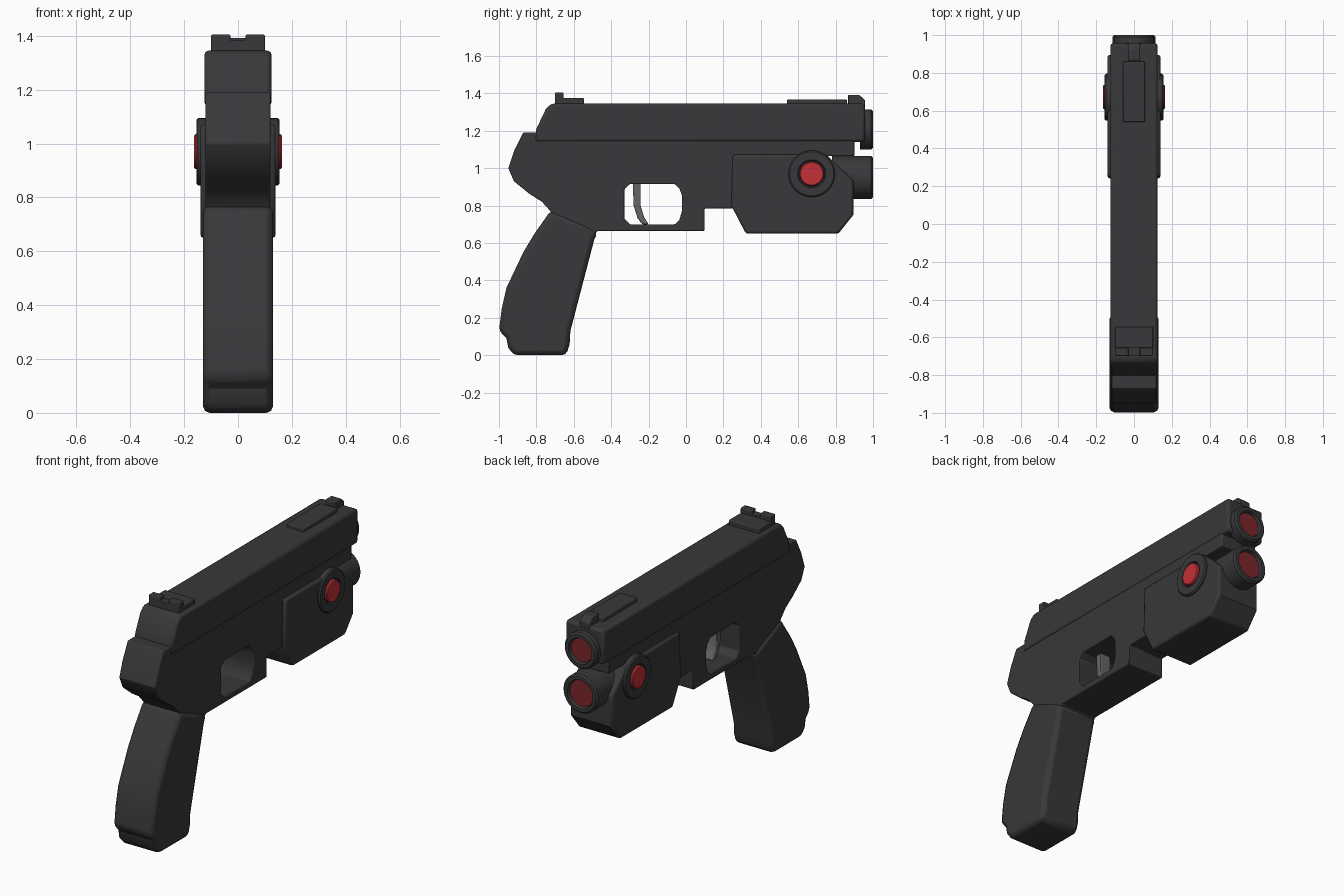
import bpy, bmesh, math
from mathutils import Vector

if "Cube" in bpy.data.objects:
    bpy.data.objects.remove(bpy.data.objects["Cube"])


def material(name, rgb):
    m = bpy.data.materials.new(name)
    m.diffuse_color = (*rgb, 1)
    m.use_nodes = True
    m.node_tree.nodes["Principled BSDF"].inputs["Base Color"].default_value = m.diffuse_color
    return m


DARK = material("charcoal", (0.04, 0.04, 0.043))
RED = material("red", (0.55, 0.03, 0.04))
LENS = material("dark_red", (0.2, 0.02, 0.025))
GREY = material("trigger_grey", (0.13, 0.13, 0.13))


def finish(name, bm, mat, bevel=0, segments=2):
    bmesh.ops.recalc_face_normals(bm, faces=bm.faces)
    me = bpy.data.meshes.new(name)
    bm.to_mesh(me)
    bm.free()
    ob = bpy.data.objects.new(name, me)
    bpy.context.collection.objects.link(ob)
    me.materials.append(mat)
    bpy.ops.object.select_all(action='DESELECT')
    bpy.context.view_layer.objects.active = ob
    ob.select_set(True)
    bpy.ops.object.shade_smooth_by_angle(angle=math.radians(30))
    if bevel:
        add_bevel(ob, bevel, segments)
    return ob


def add_bevel(ob, width, segments=2):
    b = ob.modifiers.new("bevel", 'BEVEL')
    b.width, b.segments = width, segments
    b.limit_method, b.angle_limit = 'ANGLE', math.radians(40)


def plate(name, pts, half, mat=DARK, bevel=0.01, x=0):
    """Side profile of (y, z) points extruded across x."""
    bm = bmesh.new()
    f = bm.faces.new([bm.verts.new((x - half, y, z)) for y, z in pts])
    g = bmesh.ops.extrude_face_region(bm, geom=[f])
    vs = [v for v in g['geom'] if isinstance(v, bmesh.types.BMVert)]
    bmesh.ops.translate(bm, verts=vs, vec=(2 * half, 0, 0))
    return finish(name, bm, mat, bevel)


def box(name, y0, y1, z0, z1, half, bevel=0.006, x=0):
    return plate(name, [(y0, z0), (y1, z0), (y1, z1), (y0, z1)], half, DARK, bevel, x)


def lathe(name, prof, centre, axis, mat=DARK, n=32):
    """Turned part: (radius, distance) points, closed with caps at both ends."""
    bm = bmesh.new()
    rot = Vector((0, 0, 1)).rotation_difference(Vector(axis))
    rings = []
    for r, d in prof:
        rings.append([bm.verts.new(Vector(centre) + rot @ Vector((
            r * math.cos(math.tau * i / n), r * math.sin(math.tau * i / n), d)))
            for i in range(n)])
    for a, b in zip(rings, rings[1:]):
        for i in range(n):
            bm.faces.new((a[i], a[(i + 1) % n], b[(i + 1) % n], b[i]))
    bm.faces.new(rings[0])
    bm.faces.new(rings[-1])
    return finish(name, bm, mat)


# Frame with rear hump, trigger guard and front rail
frame = plate("frame", [
    (-0.87, 1.19), (-0.92, 1.09), (-0.95, 1.0), (-0.92, 0.93), (-0.84, 0.865),
    (-0.77, 0.82), (-0.725, 0.77), (-0.70, 0.70), (-0.50, 0.64), (-0.47, 0.665),
    (0.10, 0.665), (0.10, 0.785), (0.28, 0.785), (0.28, 1.065), (0.90, 1.065),
    (0.90, 1.16), (-0.70, 1.16), (-0.70, 1.19)], 0.12, bevel=0)

# Trigger opening cut through the frame
hole = plate("trigger_hole_cutter", [
    (-0.30, 0.70), (-0.06, 0.70), (-0.035, 0.725), (-0.022, 0.77), (-0.022, 0.855),
    (-0.035, 0.89), (-0.06, 0.915), (-0.30, 0.915), (-0.33, 0.885), (-0.33, 0.73)],
    0.3, bevel=0)
hole.hide_render = True
hole.hide_set(True)
cut = frame.modifiers.new("trigger_hole", 'BOOLEAN')
cut.object, cut.operation, cut.solver = hole, 'DIFFERENCE', 'EXACT'
add_bevel(frame, 0.01)

# Grip
plate("grip", [
    (-0.725, 0.775), (-0.75, 0.735), (-0.81, 0.65), (-0.87, 0.55), (-0.96, 0.36),
    (-0.985, 0.25), (-1.0, 0.13), (-0.96, 0.09), (-0.95, 0.04), (-0.92, 0.0),
    (-0.64, 0.0), (-0.622, 0.06), (-0.618, 0.13), (-0.49, 0.62), (-0.47, 0.66),
    (-0.55, 0.70)], 0.13, bevel=0.025)

# Slide
plate("slide", [
    (-0.81, 1.14), (-0.80, 1.21), (-0.75, 1.315), (-0.72, 1.345),
    (0.957, 1.345), (0.957, 1.14)], 0.125, bevel=0.015)

# Trigger
plate("trigger", [
    (-0.285, 0.93), (-0.28, 0.80), (-0.26, 0.735), (-0.235, 0.70), (-0.20, 0.70),
    (-0.225, 0.74), (-0.243, 0.80), (-0.243, 0.93)], 0.035, GREY, 0.005)

# Under-barrel module
plate("module", [
    (0.25, 1.072), (0.242, 0.80), (0.32, 0.65), (0.815, 0.65), (0.895, 0.75),
    (0.895, 0.935), (0.75, 1.072)], 0.14, bevel=0.012)

# Round red buttons with collars on both sides of the module
for side, s in (("right", 1), ("left", -1)):
    c, ax = (0, 0.672, 0.97), (s, 0, 0)
    lathe(f"button_collar_{side}", [(0.125, 0.10), (0.125, 0.148), (0.118, 0.155),
          (0.075, 0.155), (0.07, 0.145)], c, ax)
    lathe(f"button_{side}", [(0.065, 0.13), (0.065, 0.158), (0.06, 0.163)], c, ax, RED)

# Two muzzle tubes with recessed lenses
for name, z, r, start in (("upper", 1.207, 0.107, 0.93), ("lower", 0.95, 0.115, 0.78)):
    c = (0, 0, z)
    lathe(f"{name}_muzzle", [(r, start), (r, 0.99), (r - 0.01, 1.0), (r - 0.03, 1.0),
          (r - 0.035, 0.975)], c, (0, 1, 0))
    lathe(f"{name}_lens", [(r - 0.037, 0.96), (r - 0.037, 0.982)], c, (0, 1, 0), LENS)

# Sights and top plate
box("rear_sight_base", -0.70, -0.545, 1.33, 1.375, 0.10)
for side, s in (("right", 1), ("left", -1)):
    box(f"rear_sight_post_{side}", -0.70, -0.655, 1.36, 1.405, 0.036, 0.005, s * 0.064)
box("rear_sight_notch", -0.70, -0.655, 1.36, 1.385, 0.035, 0)
box("top_plate", 0.54, 0.86, 1.33, 1.368, 0.058)
plate("front_sight", [(0.865, 1.33), (0.865, 1.392), (0.925, 1.392), (0.957, 1.365),
                      (0.957, 1.33)], 0.032, bevel=0.005)
